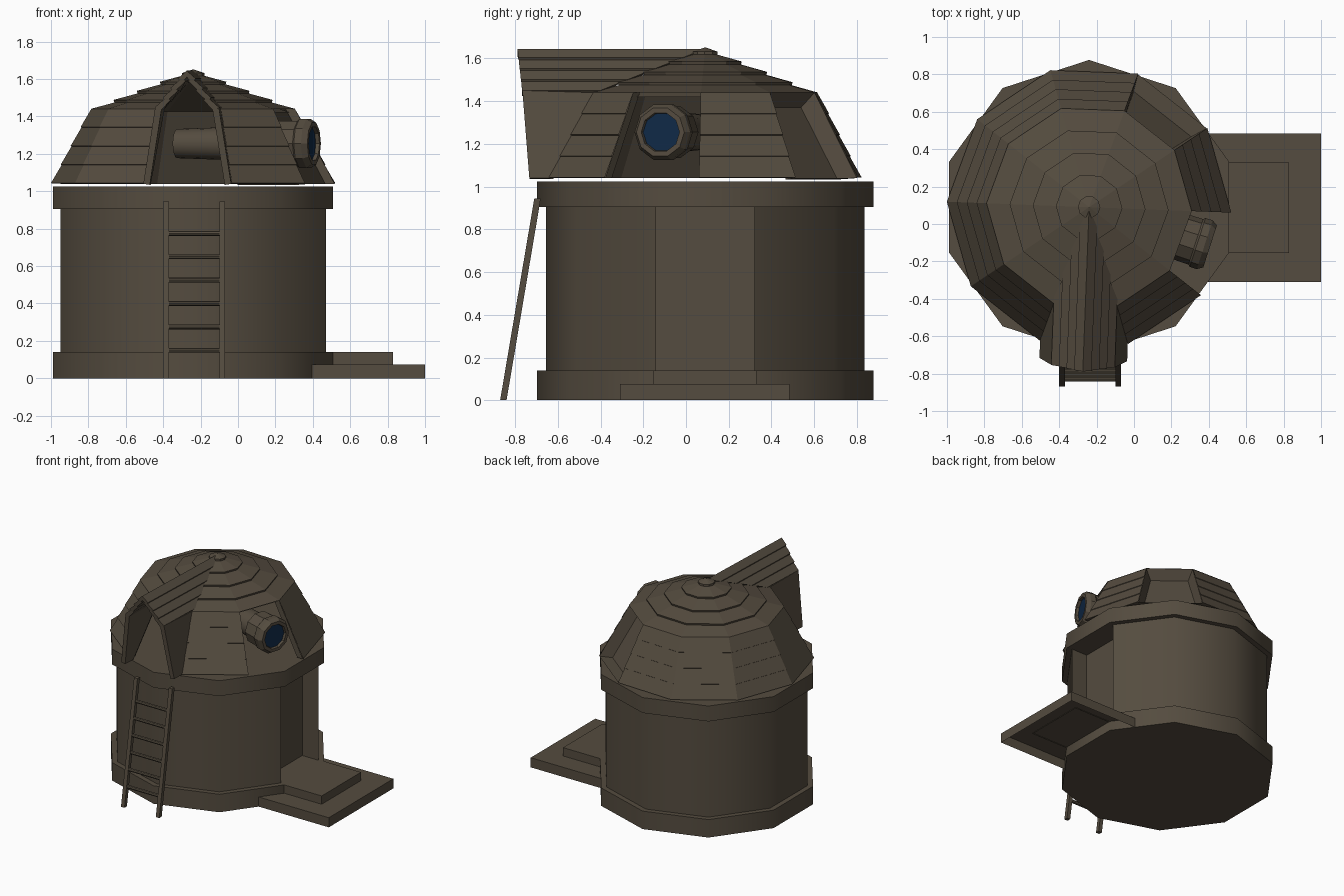
import bpy
import bmesh
from math import cos, sin, radians, tau
from mathutils import Matrix, Vector

cube = bpy.data.objects.get("Cube")
if cube:
    bpy.data.objects.remove(cube, do_unlink=True)

CX, CY = -0.24, 0.09      # tower axis
SIDES = 10
STEP = 360 / SIDES
TURN = -2.2               # the dome is turned slightly on the tower


def material(name, color):
    mat = bpy.data.materials.new(name)
    mat.use_nodes = True
    mat.diffuse_color = (*color, 1)
    mat.node_tree.nodes["Principled BSDF"].inputs["Base Color"].default_value = (*color, 1)
    return mat


BROWN = material("weathered brown", (0.09, 0.072, 0.05))
BLUE = material("deep blue glass", (0.005, 0.022, 0.062))


def make(name, bm, mat=BROWN, smooth=False, thick=0):
    bmesh.ops.remove_doubles(bm, verts=bm.verts, dist=0.0005)
    mesh = bpy.data.meshes.new(name)
    bm.to_mesh(mesh)
    bm.free()
    mesh.materials.append(mat)
    if smooth:
        mesh.shade_smooth()
        mesh.set_sharp_from_angle(angle=radians(40))
    obj = bpy.data.objects.new(name, mesh)
    bpy.context.collection.objects.link(obj)
    if thick:
        mod = obj.modifiers.new("thickness", 'SOLIDIFY')
        mod.thickness = thick
        mod.offset = -1


def polar(r, deg, z):
    a = radians(deg)
    return Vector((CX + r * cos(a), CY + r * sin(a), z))


def turned(x, y, z):
    """Point given relative to the tower axis, turned with the dome."""
    return Matrix.Rotation(radians(TURN), 3, 'Z') @ Vector((x, y, z)) + Vector((CX, CY, 0))


def face(bm, points):
    return bm.faces.new([bm.verts.new(p) for p in points])


def prism(name, outline, z0, z1, smooth=False, hollow=False):
    bm = bmesh.new()
    base = face(bm, [(p[0], p[1], z0) for p in outline])
    top = bmesh.ops.extrude_face_region(bm, geom=[base], use_keep_orig=True)
    verts = [v for v in top["geom"] if isinstance(v, bmesh.types.BMVert)]
    bmesh.ops.translate(bm, verts=verts, vec=(0, 0, z1 - z0))
    bmesh.ops.recalc_face_normals(bm, faces=bm.faces)
    if hollow:
        bmesh.ops.delete(bm, geom=[base], context='FACES_ONLY')
    make(name, bm, smooth=smooth)


def step_slab(name, x0, x1, y0, y1, z0, z1):
    prism(name, [(x0, y0), (x1, y0), (x1, y1), (x0, y1)], z0, z1, hollow=True)


def ring(r):
    return [polar(r, 18 + STEP * i, 0) for i in range(SIDES)]


def stepped(a, b, n, lip):
    """Profile of n overlapping boards from a to b, each lower edge moved by lip."""
    a, b, lip = Vector(a), Vector(b), Vector(lip)
    points = []
    for i in range(n):
        points += [a.lerp(b, i / n) + lip, a.lerp(b, (i + 1) / n)]
    return points


def sector(bm, k, profile):
    """Flat panels of one side of the dome, following the profile."""
    a, b = k * STEP + TURN, (k + 1) * STEP + TURN
    return [face(bm, [polar(r0, a, z0), polar(r0, b, z0), polar(r1, b, z1), polar(r1, a, z1)])
            for (r0, z0), (r1, z1) in zip(profile, profile[1:])]


# Tower: base, wall with a recessed doorway on the +x side, top band
prism("base_ring", ring(0.787), 0, 0.14, True)
wall = ring(0.746)
doorway = [(0.33, wall[-1].y), (0.33, wall[0].y)]
prism("tower_wall", wall + doorway, 0.13, 0.92, True)
prism("top_band", ring(0.787), 0.905, 1.025, True)

# Entrance platform
step_slab("lower_step", 0.39, 1.0, -0.31, 0.485, 0, 0.075)
step_slab("upper_step", 0.32, 0.83, -0.155, 0.33, 0.07, 0.14)

# Dome wall: boarded sides with a plain lining, a recessed panel, two open bays
NICHE, HOOD, BAY = 1, 7, 9
BOTTOM, TOP = (0.757, 1.04), (0.545, 1.44)
LINING = [(TOP[0] - 0.05, TOP[1]), (BOTTOM[0] - 0.05, BOTTOM[1])]
bm = bmesh.new()
for k in range(SIDES):
    if k == NICHE:
        niche = sector(bm, k, [BOTTOM, TOP])
    elif k not in (HOOD, BAY):
        boards = stepped(BOTTOM, TOP, 4, (0.004, 0.003))
        sector(bm, k, boards + LINING + boards[:1])
bm.normal_update()
bmesh.ops.inset_individual(bm, faces=niche, thickness=0.05, depth=-0.08)
for edge in (HOOD, HOOD + 1, BAY, BAY + 1):       # jambs of the open bays
    face(bm, [polar(r, edge * STEP + TURN, z) for r, z in [BOTTOM, TOP] + LINING])
make("dome_wall", bm)

# Dome roof: overlapping rings of boards, open under the hood, with a shallow cap
bm = bmesh.new()
for k in range(SIDES):
    if k != HOOD:
        sector(bm, k, stepped((0.545, 1.426), (0.05, 1.62), 4, (0.004, 0.014)))
        sector(bm, k, [(0.03, 1.595), (0.52, 1.42)])
make("dome_roof", bm)
bm = bmesh.new()
for k in range(SIDES):
    sector(bm, k, [(0.06, 1.615), (0.06, 1.632), (0, 1.652)])
make("roof_cap", bm)

# Hood: gabled roof and flared cheeks over the open side
EAVE, RIDGE = 1.44, 1.65
bm = bmesh.new()
boards = stepped((0.165, EAVE), (0, RIDGE - 0.005), 4, (0.005, 0.01))
for side in (-1, 1):
    rows = []
    for u, z in boards:
        t = (z - EAVE) / (RIDGE - EAVE)
        rows.append([turned(side * u, -0.85 - 0.03 * t, z),
                     turned(side * u, min(-0.51 + 0.52 * t, 0), z)])
    for low, high in zip(rows, rows[1:]):
        quad = [low[0], low[1], high[1], high[0]]
        face(bm, quad if side > 0 else quad[::-1])
make("hood_roof", bm, thick=0.035)

bm = bmesh.new()
for side in (-1, 1):
    corner = 270 + side * STEP / 2 + TURN
    quad = [turned(side * 0.235, -0.815, 1.04), polar(BOTTOM[0], corner, 1.04),
            polar(TOP[0], corner, EAVE), turned(side * 0.17, -0.85, EAVE + 0.01)]
    face(bm, quad if side > 0 else quad[::-1])
make("hood_cheeks", bm, thick=0.035)

# Telescope: revolved along its axis, pointing out of the open bay
AIM = radians(-18)
forward = Vector((cos(AIM), sin(AIM), 0))
across = Vector((-sin(AIM), cos(AIM), 0))
up = Vector((0, 0, 1))


def lathe(name, profile, sides, mat, smooth=False):
    bm = bmesh.new()
    rings = []
    for d, r in profile:
        centre = Vector((CX, CY, 1.255)) + forward * d
        rings.append([centre + (across * cos(tau * i / sides) + up * sin(tau * i / sides)) * r
                      for i in range(sides)])
    for a, b in zip(rings, rings[1:]):
        for i in range(sides):
            j = (i + 1) % sides
            face(bm, [a[i], a[j], b[j], b[i]])
    face(bm, rings[0][::-1])
    face(bm, rings[-1])
    make(name, bm, mat, smooth)


lathe("telescope_barrel", [(-0.09, 0.078), (0.54, 0.1)], 16, BROWN, True)
lathe("telescope_collar", [(0.49, 0.126), (0.6, 0.128), (0.61, 0.137), (0.65, 0.137),
                           (0.68, 0.118), (0.68, 0.094), (0.655, 0.09)], 10, BROWN)
lathe("telescope_lens", [(0.65, 0.092), (0.66, 0.091)], 16, BLUE)

# Ladder leaning on the top band
FOOT, HEAD = Vector((0, -0.855, 0)), Vector((0, -0.695, 0.945))
bm = bmesh.new()
for x in (-0.385, -0.085):
    low, high = [[(x + sx * 0.015, p.y + sy * 0.015, p.z)
                  for sx, sy in ((-1, -1), (1, -1), (1, 1), (-1, 1))] for p in (FOOT, HEAD)]
    face(bm, low[::-1])
    face(bm, high)
    for i in range(4):
        j = (i + 1) % 4
        face(bm, [low[i], low[j], high[j], high[i]])
make("ladder_rails", bm)

bm = bmesh.new()
for i in range(6):
    p = FOOT.lerp(HEAD, (0.15 + 0.125 * i) / HEAD.z)
    rung = bmesh.ops.create_cone(bm, cap_ends=True, segments=8, radius1=0.013,
                                 radius2=0.013, depth=0.29)["verts"]
    for v in rung:
        v.co = Vector((v.co.z - 0.235, v.co.y + p.y, -v.co.x + p.z))
make("ladder_rungs", bm, smooth=True)
